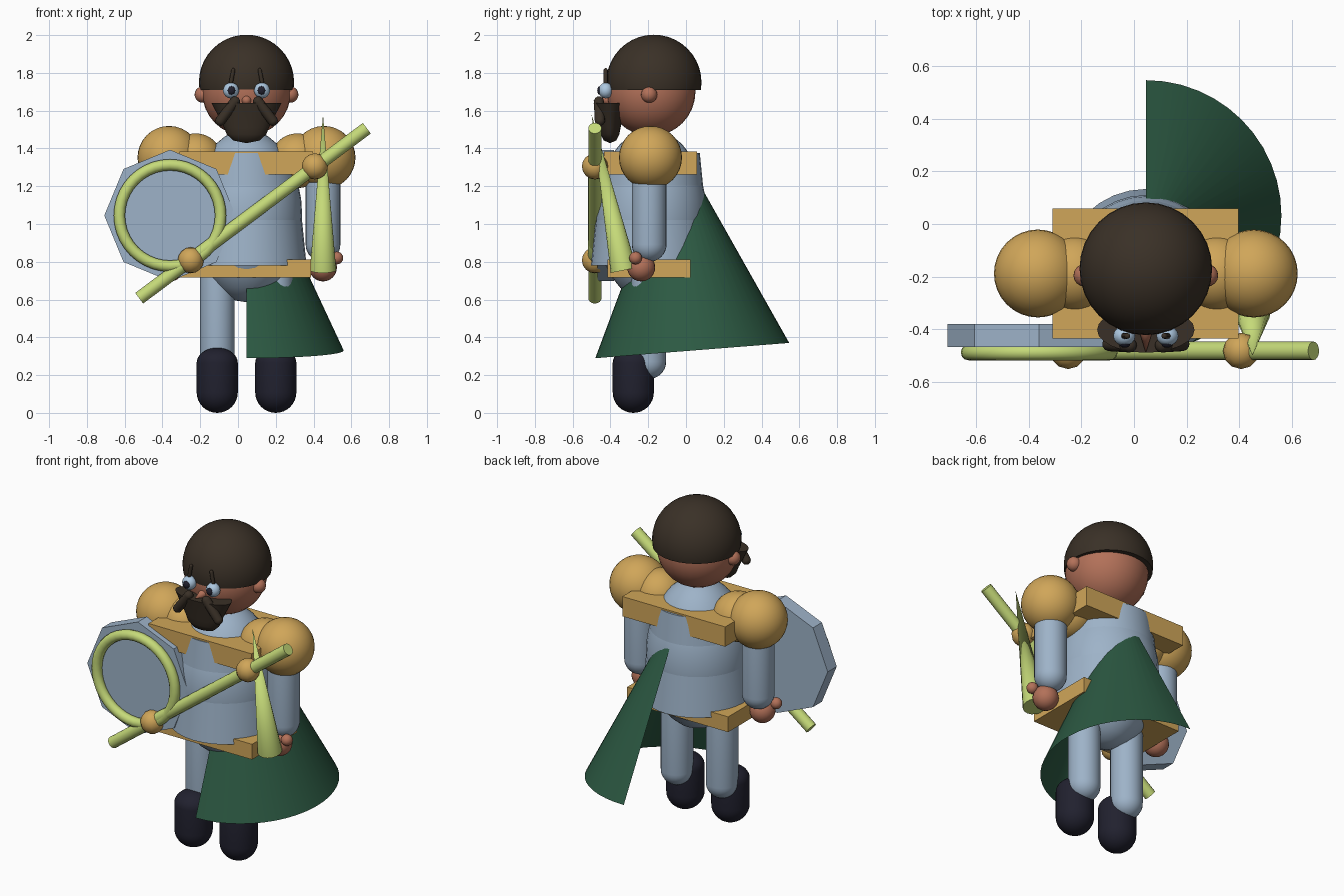
import bpy, bmesh, math
from mathutils import Vector, Matrix

if "Cube" in bpy.data.objects:
    bpy.data.objects.remove(bpy.data.objects["Cube"])

CX = 0.045          # body mirror plane


def material(name, rgb):
    m = bpy.data.materials.new(name)
    m.diffuse_color = (*rgb, 1)
    m.use_nodes = True
    m.node_tree.nodes["Principled BSDF"].inputs["Base Color"].default_value = m.diffuse_color
    return m


BLUE = material("pale_blue", (0.34, 0.45, 0.58))
GOLD = material("gold", (0.63, 0.38, 0.10))
SKIN = material("skin", (0.45, 0.165, 0.10))
HAIR = material("dark_brown", (0.042, 0.03, 0.02))
NAVY = material("navy", (0.015, 0.015, 0.028))
GREEN = material("green", (0.025, 0.10, 0.055))
LIME = material("lime", (0.56, 0.70, 0.19))
EYE = material("eye_blue", (0.42, 0.58, 0.75))


def finish(name, bm, mat, matrix=None, angle=40):
    if matrix is not None:
        bm.transform(matrix)
    me = bpy.data.meshes.new(name)
    bm.to_mesh(me)
    bm.free()
    me.materials.append(mat)
    ob = bpy.data.objects.new(name, me)
    bpy.context.collection.objects.link(ob)
    bpy.ops.object.select_all(action='DESELECT')
    ob.select_set(True)
    bpy.context.view_layer.objects.active = ob
    bpy.ops.object.shade_smooth_by_angle(angle=math.radians(angle))
    return ob


def ball(name, c, r, mat, seg=32, rings=16, angle=60):
    r = (r, r, r) if isinstance(r, (int, float)) else r
    bm = bmesh.new()
    bmesh.ops.create_uvsphere(bm, u_segments=seg, v_segments=rings, radius=1)
    return finish(name, bm, mat, Matrix.Translation(c) @ Matrix.Diagonal((*r, 1)), angle)


def box(name, lo, hi, mat):
    lo, hi = Vector(lo), Vector(hi)
    bm = bmesh.new()
    bmesh.ops.create_cube(bm, size=1)
    return finish(name, bm, mat, Matrix.Translation((lo + hi) / 2) @ Matrix.Diagonal((*(hi - lo), 1)))


def rod(name, a, b, r1, r2, mat, seg=16):
    """Cylinder or cone from point a to point b."""
    a, b = Vector(a), Vector(b)
    bm = bmesh.new()
    bmesh.ops.create_cone(bm, cap_ends=True, segments=seg, radius1=r1, radius2=r2, depth=(b - a).length)
    rot = (b - a).to_track_quat('Z', 'Y').to_matrix().to_4x4()
    return finish(name, bm, mat, Matrix.Translation((a + b) / 2) @ rot)


def lathe(name, profile, mat, matrix, seg=32, sweep=math.tau, angle=50):
    """Spin (radius, z) points around z."""
    bm = bmesh.new()
    vs = [bm.verts.new((r, 0, z)) for r, z in profile]
    es = [bm.edges.new(p) for p in zip(vs, vs[1:])]
    bmesh.ops.spin(bm, geom=vs + es, cent=(0, 0, 0), axis=(0, 0, 1), angle=sweep, steps=seg)
    bmesh.ops.remove_doubles(bm, verts=bm.verts, dist=1e-5)
    bmesh.ops.recalc_face_normals(bm, faces=bm.faces)
    return finish(name, bm, mat, matrix, angle)


def capsule(name, a, b, r, mat, seg=24, cap_a=None, cap_b=None):
    """Rounded rod whose full length runs from a to b."""
    a, b = Vector(a), Vector(b)
    length = (b - a).length
    ca, cb = cap_a or r, cap_b or r
    n = 8
    arc = [math.pi / 2 * i / n for i in range(n + 1)]
    prof = [(r * math.sin(t), ca - ca * math.cos(t)) for t in arc]
    prof += [(r * math.cos(t), length - cb + cb * math.sin(t)) for t in arc]
    rot = (b - a).to_track_quat('Z', 'Y').to_matrix().to_4x4()
    return lathe(name, prof, mat, Matrix.Translation(a) @ rot, seg)


# Torso: egg body, flared tunic, chest and waist armour
ball("body", (CX, -0.185, 1.043), (0.295, 0.295, 0.457), BLUE)
rod("tunic", (CX, -0.185, 0.78), (CX, -0.185, 1.375), 0.318, 0.258, BLUE, 32)
box("chest_plate", (-0.31, -0.435, 1.262), (0.397, 0.058, 1.385), GOLD)
box("belt", (-0.307, -0.415, 0.718), (0.387, 0.025, 0.813), GOLD)

# Head, and a hair cap cut flat just below its middle
ball("head", (CX, -0.185, 1.70), 0.235, SKIN)
bm = bmesh.new()
bmesh.ops.create_uvsphere(bm, u_segments=32, v_segments=20, radius=0.252)
cut = bmesh.ops.bisect_plane(bm, geom=bm.verts[:] + bm.edges[:] + bm.faces[:],
                             plane_co=(0, 0, -0.04), plane_no=(0, 0, -1), clear_outer=True)
bmesh.ops.contextual_create(bm, geom=[e for e in cut["geom_cut"] if isinstance(e, bmesh.types.BMEdge)])
finish("hair", bm, HAIR, Matrix.Translation((CX, -0.17, 1.75)))

# Nose and beard
rod("nose", (CX, -0.40, 1.655), (CX, -0.49, 1.655), 0.028, 0, SKIN)
lathe("beard", [(0, 1.64), (0.185, 1.64), (0.118, 1.51), (0.105, 1.475), (0.07, 1.442), (0, 1.428)], HAIR,
      Matrix.Translation((CX, -0.402, 0)) @ Matrix.Diagonal((1, 0.47, 1, 1)), 24)

# Mirrored parts
for s, side in ((-1, "left"), (1, "right")):
    def P(dx, y, z):
        return (CX + s * dx, y, z)

    # Face details
    ball(side + "_ear", P(0.232, -0.195, 1.685), 0.043, SKIN, 16, 10)
    ball(side + "_eye", P(0.082, -0.425, 1.707), (0.042, 0.038, 0.042), EYE, 16, 12)
    ball(side + "_pupil", P(0.08, -0.456, 1.707), (0.021, 0.014, 0.023), NAVY, 12, 8)
    capsule(side + "_eyebrow", P(0.085, -0.425, 1.735), P(0.068, -0.425, 1.825), 0.011, HAIR, 10)
    capsule(side + "_moustache", P(0.045, -0.462, 1.67), P(0.155, -0.455, 1.525), 0.027, HAIR, 12)

    # Shoulder armour
    ball(side + "_shoulder_guard", P(0.41, -0.188, 1.352), 0.167, GOLD)
    ball(side + "_inner_guard", P(0.27, -0.188, 1.335), 0.145, GOLD)

    # Arm and hand
    capsule(side + "_arm", P(0.405, -0.195, 0.80), P(0.405, -0.195, 1.40), 0.092, BLUE)
    ball(side + "_hand", P(0.405, -0.237, 0.77), 0.074, SKIN, 20, 12)
    ball(side + "_thumb", P(0.478, -0.267, 0.82), 0.034, SKIN, 12, 8)

    # Leg and boot
    capsule(side + "_leg", P(0.155, -0.197, 0.18), P(0.155, -0.197, 0.85), 0.092, BLUE)
    capsule(side + "_boot", P(0.155, -0.279, 0), P(0.155, -0.279, 0.345), 0.109, NAVY, cap_b=0.08)

# Cloak: open half cone, tilted slightly forward
tilt = Matrix.Translation((CX, 0.033, 0.33)) @ Matrix.Rotation(math.radians(4.5), 4, 'X')
lathe("cloak", [(0.515, 0), (0.05, 1.0)], GREEN, tilt @ Matrix.Rotation(-math.pi / 2, 4, 'Z'),
      24, math.pi)

# Octagonal shield with raised ring
rod("shield", (-0.36, -0.38, 1.045), (-0.36, -0.468, 1.045), 0.348, 0.348, BLUE, 8)
ring = [(0.268 + 0.03 * math.cos(t), 0.03 * math.sin(t))
        for t in [math.tau * i / 12 for i in range(13)]]
lathe("shield_ring", ring, LIME, Matrix.Translation((-0.36, -0.488, 1.045)) @ Matrix.Rotation(math.pi / 2, 4, 'X'), 40)

# Staff with two knobs
rod("staff", (-0.523, -0.482, 0.607), (0.682, -0.482, 1.507), 0.035, 0.035, LIME)
for name, x, z in (("upper_knob", 0.407, 1.305), ("lower_knob", -0.25, 0.808)):
    ball(name, (x, -0.482, z), 0.069, GOLD, 12, 8)

# Spike held in the right hand
rod("spike", (0.45, -0.33, 0.755), (0.45, -0.50, 1.58), 0.07, 0, LIME)
